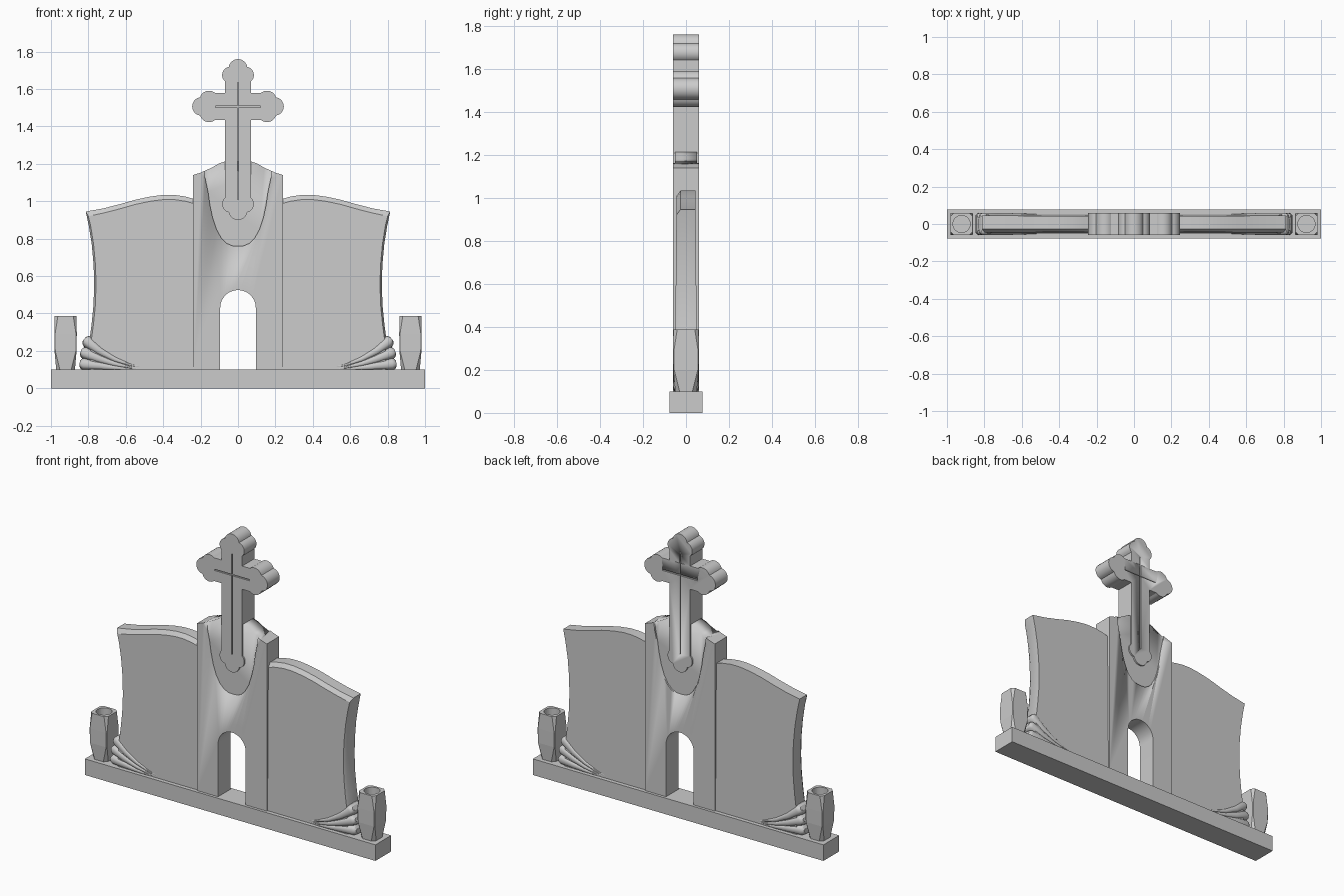
import bpy, bmesh
from math import sin, cos, radians, pi, copysign
from mathutils import Vector

if "Cube" in bpy.data.objects:
    bpy.data.objects.remove(bpy.data.objects["Cube"])


def loft(name, rings, smooth=True):
    """Skin equal-length rings of points and cap both ends."""
    bm = bmesh.new()
    rows = [[bm.verts.new(p) for p in ring] for ring in rings]
    n = len(rows[0])
    for a, b in zip(rows, rows[1:]):
        for i in range(n):
            j = (i + 1) % n
            bm.faces.new((a[i], a[j], b[j], b[i]))
    bm.faces.new(rows[0])
    bm.faces.new(rows[-1][::-1])
    bmesh.ops.recalc_face_normals(bm, faces=bm.faces)
    mesh = bpy.data.meshes.new(name)
    bm.to_mesh(mesh)
    bm.free()
    ob = bpy.data.objects.new(name, mesh)
    bpy.context.collection.objects.link(ob)
    bpy.ops.object.select_all(action='DESELECT')
    ob.select_set(True)
    bpy.context.view_layer.objects.active = ob
    if smooth:
        bpy.ops.object.shade_smooth_by_angle(angle=radians(30))
    return ob


def prism(name, pts, y0, y1):
    return loft(name, [[(x, y, z) for x, z in pts] for y in (y0, y1)])


def cut(ob, cutter):
    mod = ob.modifiers.new("cut", 'BOOLEAN')
    mod.operation, mod.solver, mod.object = 'DIFFERENCE', 'EXACT', cutter
    bpy.context.view_layer.objects.active = ob
    bpy.ops.object.modifier_apply(modifier=mod.name)
    bpy.data.objects.remove(cutter)


def cut_both_faces(ob, pts, depth):
    for s in (-1, 1):
        cut(ob, prism("cutter", pts, s * (0.06 - depth), s * 0.1))


def arc(cx, cz, r, a0, a1, n=10):
    angles = [radians(a0 + (a1 - a0) * i / n) for i in range(n + 1)]
    return [(cx + r * cos(a), cz + r * sin(a)) for a in angles]


def mirrored(half):
    """Close a right-hand half outline with its reflection in x."""
    return half + [(-x, z) for x, z in reversed(half) if abs(x) > 1e-5]


# Base plinth
prism("base", [(-1, 0), (1, 0), (1, 0.1), (-1, 0.1)], -0.077, 0.077)

# Central pillar with arched opening and recessed drape on both faces
door = arc(0, 0.43, 0.095, 90, 0, 12)
pillar = prism("pillar", mirrored(door + [
    (0.095, 0.1), (0.24, 0.1), (0.24, 1.14), (0.2, 1.153), (0.14, 1.18),
    (0.1, 1.203), (0.07, 1.213)]), -0.06, 0.06)
drape = mirrored([(0, 0.76), (0.03, 0.762), (0.06, 0.775), (0.09, 0.805),
                  (0.115, 0.85), (0.135, 0.91), (0.15, 0.98),
                  (0.16, 1.05), (0.175, 1.12), (0.19, 1.3)])
cut_both_faces(pillar, drape, 0.01)

# Trefoil cross, its foot running down over the recess
tip = arc(0.04, 1.675, 0.045, -48, 78) + arc(0, 1.71, 0.05, 10.5, 90)[1:]
foot = [(x, 2.66 - z) for x, z in reversed(tip)]
arm = (arc(0.155, 1.473, 0.05, 230, 343) + arc(0.195, 1.507, 0.05, -81, 81)[1:]
       + arc(0.155, 1.541, 0.05, 17, 130)[1:])
cross = prism("cross", mirrored(
    foot + [(0.07, 1.435)] + arm + [(0.07, 1.579)] + tip), -0.06, 0.06)

# Engraved thin cross line
w = 0.004
cut_both_faces(cross, mirrored([
    (w, 1.01), (w, 1.505 - w), (0.12, 1.505 - w), (0.12, 1.505 + w),
    (w, 1.505 + w), (w, 1.635)]), 0.01)

# Wing outlines: top edge, then outer edge
top_edge = [(0.22, 1.008), (0.28, 1.025), (0.34, 1.034), (0.4, 1.034),
            (0.47, 1.025), (0.55, 1.008), (0.63, 0.985), (0.72, 0.962)]
side_edge = [(0.814, 0.945), (0.798, 0.87), (0.782, 0.77), (0.772, 0.66),
             (0.769, 0.55), (0.773, 0.44), (0.783, 0.34), (0.795, 0.25),
             (0.8, 0.1)]
outline = top_edge + side_edge + [(0.22, 0.1)]
inset = ([(x, z - 0.025) for x, z in top_edge] + [(0.8, 0.92)]
         + [(x - 0.01, z) for x, z in side_edge[1:]] + [(0.22, 0.1)])

# Fan leaf centre lines from tip to rounded outer end
leaves = [[(0.48, 0.105), (0.58, 0.127), (0.66, 0.156), (0.74, 0.2), (0.805, 0.25)],
          [(0.50, 0.1), (0.58, 0.113), (0.66, 0.131), (0.74, 0.157), (0.82, 0.19)],
          [(0.53, 0.1), (0.59, 0.104), (0.66, 0.11), (0.74, 0.12), (0.825, 0.13)]]


def half_depth(z):
    return 0.053 - 0.009 * z


def leaf(name, path, s):
    p = [Vector(q) for q in path]
    end = (p[-1] - p[-2]).normalized()
    p += [p[-1] + end * 0.013, p[-1] + end * 0.022]
    radii = [0.004, 0.012, 0.019, 0.026, 0.033, 0.027, 0.013]
    depth = [0.05, 0.055, 0.058, 0.06, 0.06, 0.056, 0.048]
    rings = []
    for i, c in enumerate(p):
        t = (p[min(i + 1, len(p) - 1)] - p[max(i - 1, 0)]).normalized()
        ring = []
        for k in range(24):
            a = 2 * pi * k / 24
            u = copysign(abs(cos(a)) ** 0.6, cos(a)) * depth[i]
            v = copysign(abs(sin(a)) ** 0.8, sin(a)) * radii[i]
            ring.append((s * (c.x - t.y * v), u, c.y + t.x * v))
        rings.append(ring)
    loft(name, rings)


def vase_ring(z, h, c):
    k = h - c
    return [(h, -k, z), (h, k, z), (k, h, z), (-k, h, z),
            (-h, k, z), (-h, -k, z), (-k, -h, z), (k, -h, z)]


for s, side in ((-1, "left"), (1, "right")):
    # Wing slab: thinner toward the top, chamfered on the front
    loft("wing_" + side, [
        [(s * x, half_depth(z), z) for x, z in outline],
        [(s * x, 0.018 - half_depth(z), z) for x, z in outline],
        [(s * x, -half_depth(z), z) for x, z in inset]])
    # Fan of leaves at the wing foot
    for i, path in enumerate(leaves):
        leaf(f"leaf_{side}_{i + 1}", path, s)
    # Faceted vase with a round bore
    rings = [vase_ring(0.1, 0.05, 0.02), vase_ring(0.2, 0.059, 0.004),
             vase_ring(0.29, 0.06, 0.004), vase_ring(0.387, 0.059, 0.018)]
    vase = loft("vase_" + side, rings, smooth=False)
    circle = [(0.046 * cos(2 * pi * k / 32), 0.046 * sin(2 * pi * k / 32))
              for k in range(32)]
    cut(vase, loft("cutter", [[(x, y, z) for x, y in circle]
                              for z in (0.24, 0.45)], smooth=False))
    vase.location.x = s * 0.922
